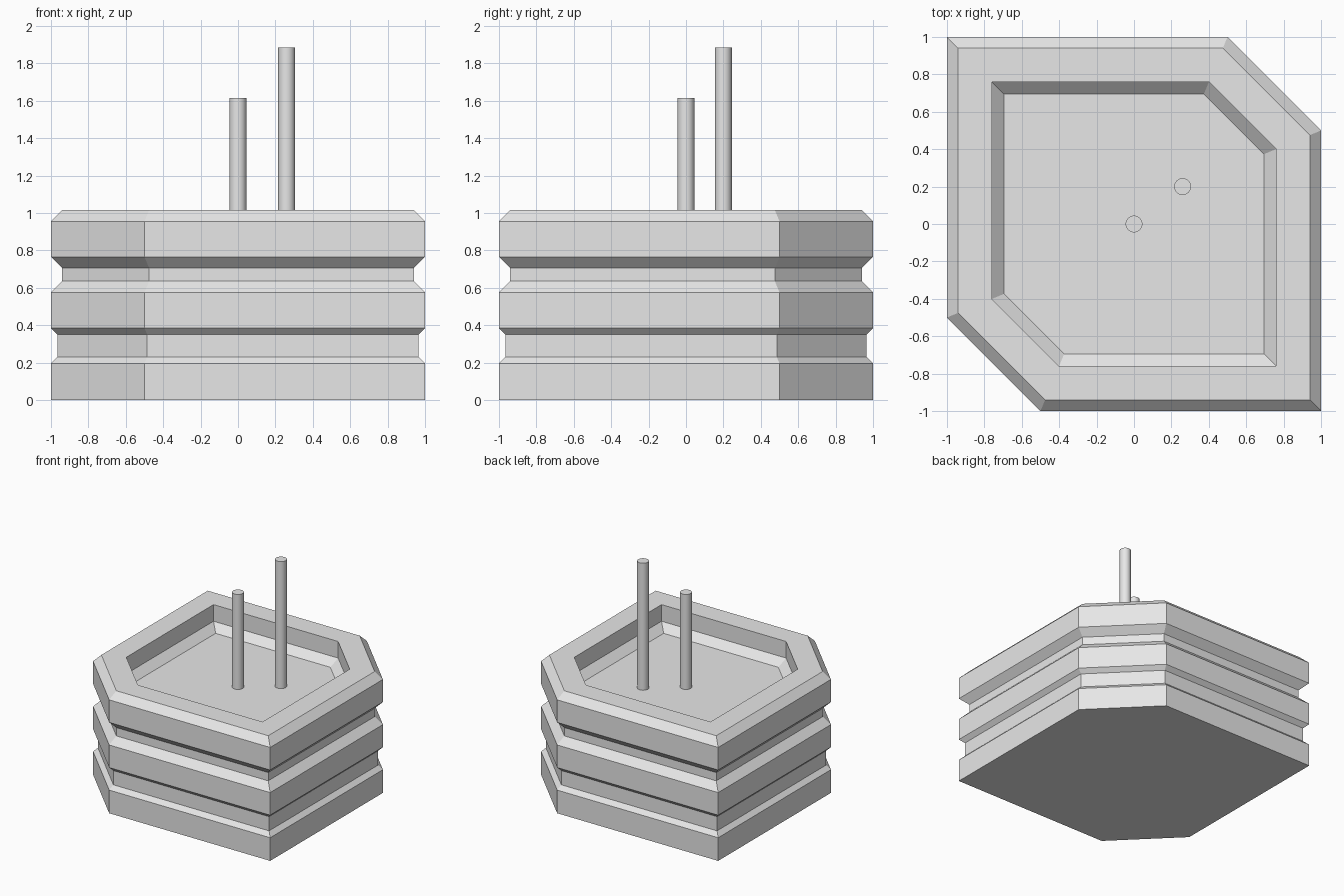
import bpy, bmesh
from mathutils import Vector

cube = bpy.data.objects.get("Cube")
if cube:
    bpy.data.objects.remove(cube, do_unlink=True)

grey = bpy.data.materials.new("light_grey")
grey.use_nodes = True
colour = (0.8, 0.8, 0.8, 1)
grey.diffuse_color = colour
grey.node_tree.nodes["Principled BSDF"].inputs["Base Color"].default_value = colour

CUT = 0.5          # size of the two cut corners
FLOOR = 0.815      # height of the recess floor


def outline(inset):
    """Square with two opposite corners cut, moved inwards evenly."""
    s = 1 - inset
    c = (2 - CUT) - inset * 2 ** 0.5 - s
    return [(-s, -c), (-c, -s), (s, -s), (s, c), (c, s), (-s, s)]


def add_object(name, bm):
    mesh = bpy.data.meshes.new(name)
    bmesh.ops.recalc_face_normals(bm, faces=bm.faces)
    bm.to_mesh(mesh)
    bm.free()
    mesh.materials.append(grey)
    obj = bpy.data.objects.new(name, mesh)
    bpy.context.collection.objects.link(obj)
    return obj


# Body: rings of (inset, height), from the base up the grooved side and down into the recess
profile = [(0, 0), (0, 0.195), (0.035, 0.23), (0.035, 0.35), (0, 0.385),
           (0, 0.575), (0.06, 0.635), (0.06, 0.705), (0, 0.765),
           (0, 0.955), (0.06, 1.015), (0.24, 1.015),
           (0.24, FLOOR + 0.06), (0.305, FLOOR)]
bm = bmesh.new()
rings = [[bm.verts.new((x, y, z)) for x, y in outline(d)] for d, z in profile]
for low, high in zip(rings, rings[1:]):
    for i in range(6):
        j = (i + 1) % 6
        bm.faces.new((low[i], low[j], high[j], high[i]))
bm.faces.new(rings[0][::-1])
bm.faces.new(rings[-1])
add_object("grooved_body", bm)


# Rods standing on the recess floor
def rod(name, x, y, top):
    bm = bmesh.new()
    bmesh.ops.create_cone(bm, cap_ends=True, segments=32, radius1=0.045,
                          radius2=0.045, depth=top - FLOOR)
    bmesh.ops.translate(bm, verts=bm.verts, vec=Vector((x, y, (top + FLOOR) / 2)))
    obj = add_object(name, bm)
    bpy.ops.object.select_all(action="DESELECT")
    obj.select_set(True)
    bpy.context.view_layer.objects.active = obj
    bpy.ops.object.shade_smooth_by_angle()


rod("short_rod", 0, 0, 1.615)
rod("tall_rod", 0.26, 0.2, 1.885)
